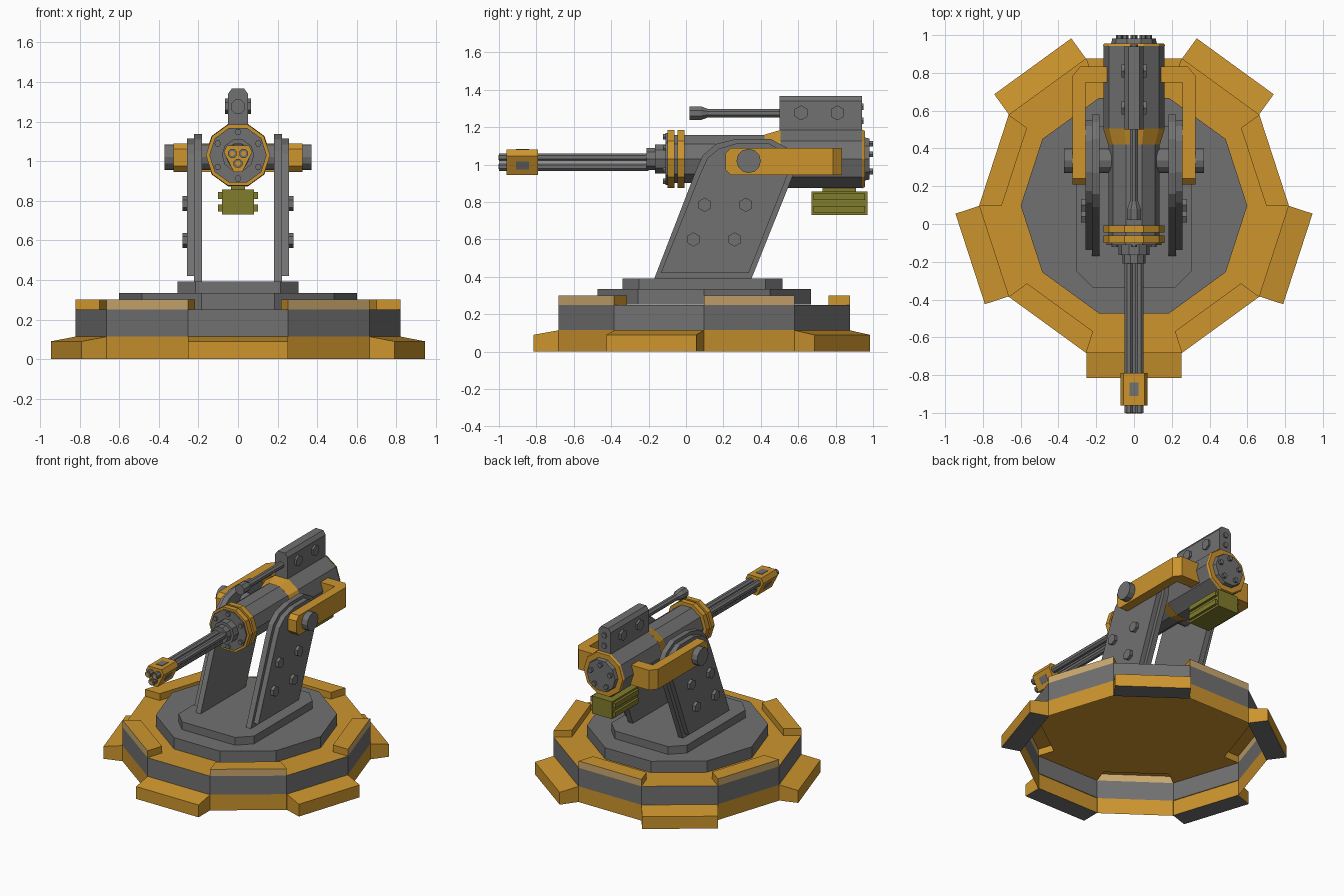
import bpy, bmesh, math
from mathutils import Vector

if "Cube" in bpy.data.objects:
    bpy.data.objects.remove(bpy.data.objects["Cube"])


def material(name, rgb):
    m = bpy.data.materials.new(name)
    m.diffuse_color = (*rgb, 1)
    m.use_nodes = True
    m.node_tree.nodes["Principled BSDF"].inputs["Base Color"].default_value = m.diffuse_color
    return m


GRAY = material("gun metal gray", (0.165, 0.165, 0.165))
ORANGE = material("orange paint", (0.61, 0.30, 0.027))
TAN = material("pale tan", (0.60, 0.40, 0.16))
OLIVE = material("olive", (0.22, 0.20, 0.026))


def finish(name, bm, mats, recalc=True):
    if recalc:
        bmesh.ops.recalc_face_normals(bm, faces=bm.faces)
    me = bpy.data.meshes.new(name)
    bm.to_mesh(me)
    bm.free()
    for m in mats:
        me.materials.append(m)
    ob = bpy.data.objects.new(name, me)
    bpy.context.collection.objects.link(ob)
    return ob


def loft(name, axis, rings, mat):
    """rings: list of (position along axis, 2D outline), capped at both ends."""
    def place(t, p):
        return {"x": (t, p[0], p[1]), "y": (p[0], t, p[1]), "z": (p[0], p[1], t)}[axis]
    bm = bmesh.new()
    vs = [[bm.verts.new(place(t, p)) for p in pts] for t, pts in rings]
    n = len(vs[0])
    for a, b in zip(vs, vs[1:]):
        for i in range(n):
            bm.faces.new((a[i], a[(i + 1) % n], b[(i + 1) % n], b[i]))
    bm.faces.new(vs[0])
    bm.faces.new(vs[-1])
    return finish(name, bm, [mat])


def prism(name, axis, pts, a, b, mat):
    return loft(name, axis, [(a, pts), (b, pts)], mat)


def ngon(c, r, n, turn=0.0):
    return [(c[0] + r * math.cos(turn + 2 * math.pi * i / n),
             c[1] + r * math.sin(turn + 2 * math.pi * i / n)) for i in range(n)]


def turned(name, axis, c, n, steps, mat, turn=0.0):
    return loft(name, axis, [(t, ngon(c, r, n, turn)) for t, r in steps], mat)


def box(name, x0, x1, y0, y1, z0, z1, mat):
    return prism(name, "z", [(x0, y0), (x1, y0), (x1, y1), (x0, y1)], z0, z1, mat)


# ---- base shell: ten sides, open underneath, raised plates on every other side
CY = 0.097
bm = bmesh.new()


def face(pts, mat, outward):
    f = bm.faces.new([bm.verts.new(p) for p in pts])
    f.normal_update()
    if f.normal.dot(Vector(outward)) < 0:
        f.normal_flip()
    f.material_index = mat


def base_pt(r, k, z):
    a = math.radians(36 * k)
    return (r * math.cos(a), CY + r * math.sin(a), z)


R, RI = 0.82, 0.70
UP = (0, 0, 1)
for k in range(10):
    mid = math.radians(36 * k + 18)
    out = Vector((math.cos(mid), math.sin(mid), 0))
    tan = Vector((-out.y, out.x, 0))

    def wall(r, z0, z1, mat, d):
        face([base_pt(r, k, z0), base_pt(r, k + 1, z0),
              base_pt(r, k + 1, z1), base_pt(r, k, z1)], mat, d)
    wall(R, 0, 0.115, 1, out)
    wall(R, 0.115, 0.25, 0, out)
    top = 0.30 if k % 2 == 0 else 0.25
    face([base_pt(R, k, top), base_pt(R, k + 1, top),
          base_pt(RI, k + 1, top), base_pt(RI, k, top)], 1, UP)
    if k % 2 == 0:
        wall(R, 0.25, 0.30, 2, out)
        wall(RI, 0.25, 0.30, 1, -out)
        for j, s in ((k, -1), (k + 1, 1)):
            face([base_pt(R, j, 0.25), base_pt(RI, j, 0.25),
                  base_pt(RI, j, 0.30), base_pt(R, j, 0.30)], 1, tan * s)
    else:
        # foot wedge with a gray sole
        def fp(u, v, z):
            return Vector((0, CY, z)) + out * u + tan * v
        w, u0, u1 = 0.252, 0.775, 0.912
        face([fp(u0, -w, .115), fp(u0, w, .115), fp(u1, w, .09), fp(u1, -w, .09)], 1, UP)
        face([fp(u1, -w, 0), fp(u1, w, 0), fp(u1, w, .09), fp(u1, -w, .09)], 1, out)
        face([fp(u0, -w, 0), fp(u0, w, 0), fp(u1, w, 0), fp(u1, -w, 0)], 0, (0, 0, -1))
        for s in (-1, 1):
            face([fp(u0, s * w, 0), fp(u1, s * w, 0),
                  fp(u1, s * w, .09), fp(u0, s * w, .115)], 1, tan * s)
face([base_pt(RI, k, 0.25) for k in range(10)], 1, UP)
finish("base_shell", bm, [GRAY, ORANGE, TAN], recalc=False)

# ---- turntable and arm platform
prism("turntable", "z", ngon((0, CY), 0.60, 10), 0.252, 0.335, GRAY)
px, y0, y1, c = 0.305, -0.34, 0.515, 0.09
prism("platform", "z", [(-px + c, y0), (px - c, y0), (px, y0 + c), (px, y1 - c),
                        (px - c, y1), (-px + c, y1), (-px, y1 - c), (-px, y0 + c)],
      0.335, 0.392, GRAY)

# ---- leaning side arms with bolts, pivots and orange yoke bars
arm = [(-.17, .39), (.35, .39), (.575, .95), (.58, 1.02), (.54, 1.09), (.45, 1.138),
       (.27, 1.138), (.16, 1.11), (.09, 1.05), (.05, .96)]
plate = [(-.135, .42), (.335, .42), (.545, .95), (.55, 1.01), (.52, 1.07), (.44, 1.115),
         (.275, 1.115), (.175, 1.085), (.115, 1.035), (.08, .96)]
bar = [(.21, .975), (.24, .945), (.75, .945), (.75, 1.09), (.24, 1.09), (.21, 1.06)]
for s, side in ((-1, "left"), (1, "right")):
    prism("arm_" + side, "x", arm, s * .183, s * .222, GRAY)
    prism("arm_plate_" + side, "x", plate, s * .22, s * .258, GRAY)
    for i, p in enumerate([(.10, .785), (.32, .785), (.04, .60), (.26, .60)]):
        turned(f"arm_bolt_{side}_{i}", "x", p, 6, [(s * .25, .038), (s * .28, .038)],
               GRAY, math.pi / 6)
    turned("pivot_" + side, "x", (.335, 1.02), 12, [(s * .08, .065), (s * .37, .065)], GRAY)
    prism("yoke_bar_" + side, "x", bar, s * .257, s * .325, ORANGE)
prism("yoke_back", "z", [(-.325, .75), (.325, .75), (.325, .785), (.285, .835),
                         (-.285, .835), (-.325, .785)], .945, 1.09, ORANGE)

# ---- gun body
AX = (0, 1.03)
turned("body_front", "y", AX, 10, [(-.10, .136), (.43, .136)], GRAY)
turned("body_collar", "y", AX, 10, [(.42, .137), (.505, .163)], ORANGE)
turned("body_rear", "y", AX, 10, [(.505, .162), (.943, .162)], GRAY)
turned("rear_rim", "y", AX, 10, [(.942, .165), (.956, .158)], ORANGE)
turned("rear_cap", "y", AX, 10, [(.95, .122), (.982, .115)], GRAY)
for i, p in enumerate(ngon(AX, .082, 5, math.pi / 2)):
    turned(f"rear_bolt_{i}", "y", p, 6, [(.975, .018), (1.0, .018)], GRAY)
for i, a in enumerate((-.10, -.045)):
    turned(f"front_ring_{i}", "y", AX, 10, [(a, .162), (a + .038, .162)], ORANGE)
turned("front_plate", "y", AX, 10, [(-.11, .145), (-.095, .145)], GRAY)
for i, p in enumerate(ngon(AX, .118, 6, math.pi / 6)):
    turned(f"front_bolt_{i}", "y", p, 6, [(-.122, .017), (-.10, .017)], GRAY)
turned("barrel_socket", "y", AX, 10, [(-.165, .082), (-.10, .082)], GRAY)
turned("barrel_collar", "y", AX, 10, [(-.21, .062), (-.16, .062)], GRAY)

# ---- triple barrel and muzzle clamp
for i, p in enumerate(ngon((0, 1.022), .033, 3, math.pi / 6)):
    turned(f"barrel_{i}", "y", p, 8, [(-1.0, .024), (-.20, .024)], GRAY, math.pi / 8)
    turned(f"bore_{i}", "y", p, 8, [(-1.003, .013), (-.999, .013)], ORANGE)
clamp = [(-.022, .945), (.022, .945), (.072, 1.045), (.055, 1.08), (-.055, 1.08), (-.072, 1.045)]
prism("muzzle_clamp", "y", clamp, -.96, -.79, ORANGE)
box("clamp_window_top", -.025, .025, -.91, -.84, 1.076, 1.083, GRAY)
for s, side in ((-1, "left"), (1, "right")):
    prism("clamp_window_" + side, "y", [(s * .0385, .974), (s * .0595, 1.016),
                                        (s * .0545, 1.018), (s * .0335, .976)],
          -.91, -.84, GRAY)

# ---- upper housing with its slim barrel
prism("upper_housing", "y", [(-.05, 1.16), (.05, 1.16), (.05, 1.34), (.03, 1.368),
                             (-.03, 1.368), (-.05, 1.34)], .50, .94, GRAY)
for s, side in ((-1, "left"), (1, "right")):
    for i, y in enumerate((.615, .81)):
        turned(f"housing_bolt_{side}_{i}", "x", (y, 1.277), 6,
               [(s * .045, .04), (s * .065, .04)], GRAY, math.pi / 6)
for i, z in enumerate((1.235, 1.31)):
    turned(f"housing_back_bolt_{i}", "y", (0, z), 6, [(.935, .02), (.95, .02)], GRAY)
turned("slim_barrel", "y", (0, 1.275), 8,
       [(.02, .039), (.08, .039), (.12, .024), (.505, .024)], GRAY, math.pi / 8)

# ---- ammunition box under the rear
box("ammo_neck", -.035, .035, .73, .91, .845, .90, OLIVE)
box("ammo_box", -.082, .082, .67, .97, .73, .857, OLIVE)
for i, (a, b) in enumerate(((.745, .78), (.81, .845))):
    box(f"ammo_ridge_{i}", -.10, .10, .683, .957, a, b, OLIVE)
